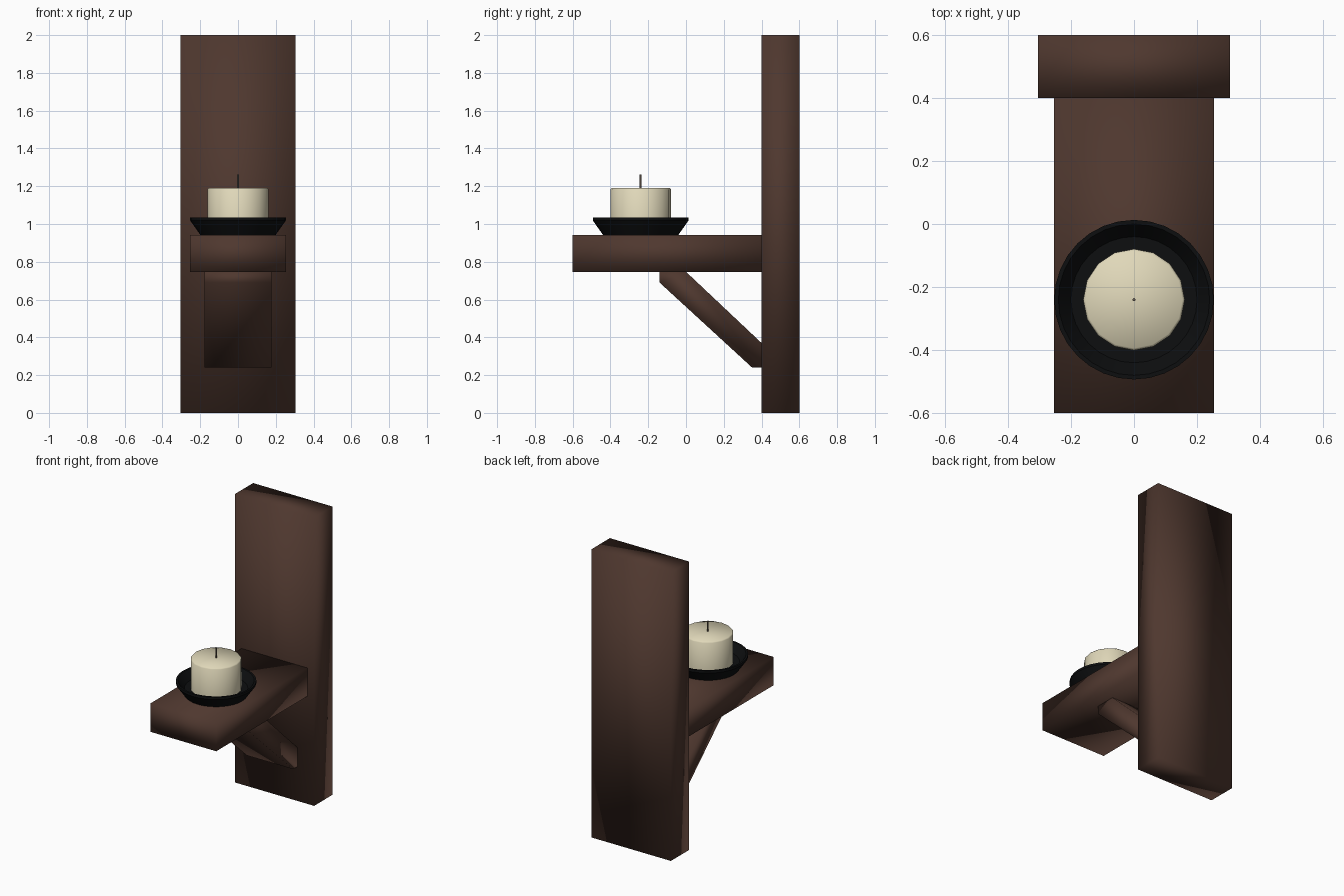
import bpy, bmesh
from math import cos, sin, tau

if "Cube" in bpy.data.objects:
    bpy.data.objects.remove(bpy.data.objects["Cube"], do_unlink=True)


def material(name, rgb):
    m = bpy.data.materials.new(name)
    m.use_nodes = True
    m.diffuse_color = (*rgb, 1)
    bsdf = next(n for n in m.node_tree.nodes if n.type == "BSDF_PRINCIPLED")
    bsdf.inputs["Base Color"].default_value = (*rgb, 1)
    bsdf.inputs["Roughness"].default_value = 0.8
    return m


wood = material("dark brown wood", (0.078, 0.039, 0.028))
iron = material("black iron", (0.004, 0.0045, 0.005))
wax = material("cream wax", (0.75, 0.69, 0.49))
string = material("wick grey brown", (0.13, 0.1, 0.075))


def finish(name, bm, mat, angle=None):
    bmesh.ops.recalc_face_normals(bm, faces=bm.faces)
    mesh = bpy.data.meshes.new(name)
    bm.to_mesh(mesh)
    bm.free()
    mesh.materials.append(mat)
    ob = bpy.data.objects.new(name, mesh)
    bpy.context.collection.objects.link(ob)
    bpy.ops.object.select_all(action="DESELECT")
    ob.select_set(True)
    bpy.context.view_layer.objects.active = ob
    if angle is None:
        bpy.ops.object.shade_smooth()
    else:
        bpy.ops.object.shade_smooth_by_angle(angle=angle)
    return ob


def board(name, half_x, y, z, chamfer):
    """Softly shaded plank whose front face has chamfered edges."""
    bm = bmesh.new()
    bmesh.ops.create_cube(bm, size=1)
    for v in bm.verts:
        v.co.x *= 2 * half_x
        v.co.y = y[0] if v.co.y < 0 else y[1]
        v.co.z = z[0] if v.co.z < 0 else z[1]
    front = [e for e in bm.edges if all(v.co.y == y[0] for v in e.verts)]
    bmesh.ops.bevel(bm, geom=front, offset=chamfer, segments=1,
                    affect="EDGES", profile=0.5)
    return finish(name, bm, wood)


def lathe(name, profile, sides, mat, angle):
    """Turned part around the candle axis; profile is (radius, height)."""
    bm = bmesh.new()
    rings = [[bm.verts.new((r * cos(tau * i / sides),
                            r * sin(tau * i / sides) - 0.24, z))
              for i in range(sides)] for r, z in profile]
    for a, b in zip(rings, rings[1:]):
        for i in range(sides):
            j = (i + 1) % sides
            bm.faces.new((a[i], a[j], b[j], b[i]))
    bm.faces.new(rings[0])
    bm.faces.new(rings[-1])
    return finish(name, bm, mat, angle)


# Wall plate and shelf
board("back_plate", 0.304, (0.4, 0.6), (0, 2), 0.045)
board("shelf", 0.253, (-0.6, 0.4), (0.747, 0.943), 0.03)

# Diagonal brace under the shelf
side = [(-0.14, 0.747), (-0.14, 0.69), (0.35, 0.24),
        (0.4, 0.24), (0.4, 0.37), (0.0, 0.747)]
bm = bmesh.new()
face = bm.faces.new([bm.verts.new((-0.178, y, z)) for y, z in side])
ext = bmesh.ops.extrude_face_region(bm, geom=[face])["geom"]
for v in ext:
    if isinstance(v, bmesh.types.BMVert):
        v.co.x = 0.178
if not face.is_valid or len(bm.faces) < len(side) + 2:
    bm.faces.new([v for v in bm.verts if v.co.x < 0])
finish("brace", bm, wood)

# Dish with a sunken floor
lathe("candle_dish", [(0.2, 0.943), (0.253, 1.018), (0.253, 1.034),
                      (0.24, 1.034), (0.2, 0.98)], 32, iron, 0.6)

# Candle and wick
lathe("candle", [(0.161, 0.975), (0.161, 1.183), (0.154, 1.191)],
      16, wax, 1.0)
lathe("wick", [(0.005, 1.185), (0.005, 1.262)], 8, string, 1.0)
